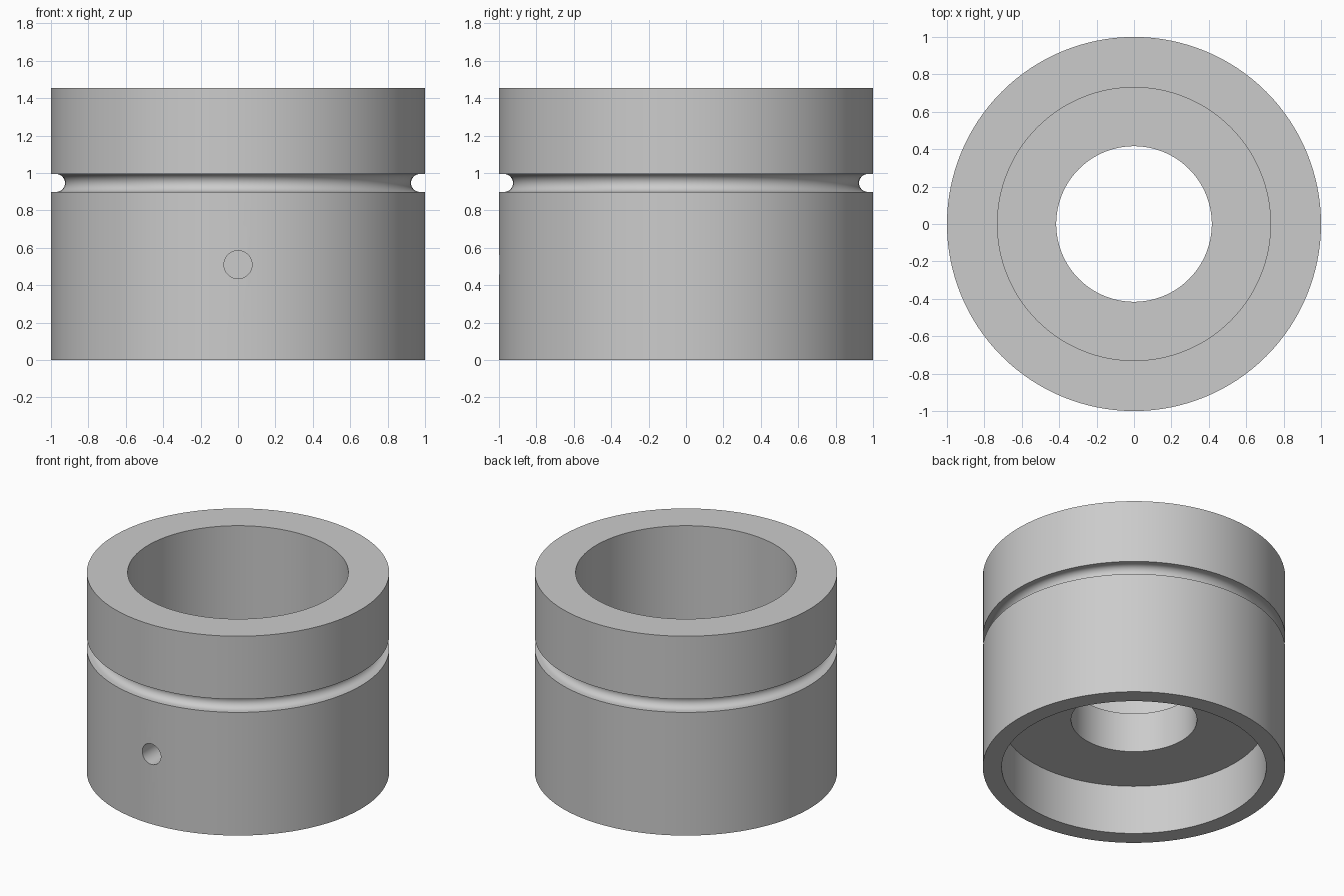
import bpy, bmesh, math
from mathutils import Matrix, Vector

SEGMENTS = 128
HEIGHT, GROOVE_Z, GROOVE_R, GROOVE_X = 1.455, 0.947, 0.048, 0.973
WEB_LOW, WEB_HIGH = 0.36, 0.65
BORE, TOP_BORE, BOTTOM_BORE = 0.416, 0.73, 0.875

cube = bpy.data.objects.get("Cube")
if cube:
    bpy.data.objects.remove(cube, do_unlink=True)

grey = bpy.data.materials.new("plain grey")
grey.use_nodes = True
colour = (0.6, 0.6, 0.6, 1)
grey.diffuse_color = colour
grey.node_tree.nodes["Principled BSDF"].inputs["Base Color"].default_value = colour


def make_object(name, bm):
    bmesh.ops.recalc_face_normals(bm, faces=bm.faces)
    mesh = bpy.data.meshes.new(name)
    bm.to_mesh(mesh)
    bm.free()
    mesh.materials.append(grey)
    obj = bpy.data.objects.new(name, mesh)
    bpy.context.collection.objects.link(obj)
    return obj


# Round-bottomed ring groove, listed upwards
arc = [math.radians(-90 - 15 * i) for i in range(13)]
groove = [(GROOVE_X + GROOVE_R * math.cos(a), GROOVE_Z + GROOVE_R * math.sin(a)) for a in arc]

# Half section: outer wall, top bore, web with centre bore, bottom recess
profile = [(BOTTOM_BORE, 0), (1, 0), (1, GROOVE_Z - GROOVE_R)] + groove + [
    (1, GROOVE_Z + GROOVE_R), (1, HEIGHT), (TOP_BORE, HEIGHT), (TOP_BORE, WEB_HIGH),
    (BORE, WEB_HIGH), (BORE, WEB_LOW), (BOTTOM_BORE, WEB_LOW)]

bm = bmesh.new()
verts = [bm.verts.new((r, 0, z)) for r, z in profile]
edges = [bm.edges.new((v, verts[i - 1])) for i, v in enumerate(verts)]
bmesh.ops.spin(bm, geom=verts + edges, cent=(0, 0, 0), axis=(0, 0, 1),
               angle=math.tau, steps=SEGMENTS, use_merge=True)
bmesh.ops.remove_doubles(bm, verts=bm.verts, dist=0.0001)
body = make_object("piston_body", bm)

# Blind pin hole drilled into the front of the web
bm = bmesh.new()
placement = Matrix.Translation(Vector((0, -0.95, 0.51))) @ Matrix.Rotation(math.pi / 2, 4, "X")
bmesh.ops.create_cone(bm, cap_ends=True, segments=48, radius1=0.075, radius2=0.075,
                      depth=0.5, matrix=placement)
drill = make_object("pin_hole_cutter", bm)
drill.hide_render = True

bpy.context.view_layer.objects.active = body
body.select_set(True)
cut = body.modifiers.new("pin_hole", "BOOLEAN")
cut.operation = "DIFFERENCE"
cut.solver = "EXACT"
cut.object = drill
bpy.ops.object.modifier_apply(modifier=cut.name)
bpy.data.objects.remove(drill, do_unlink=True)

bpy.ops.object.shade_smooth_by_angle(angle=math.radians(30))
